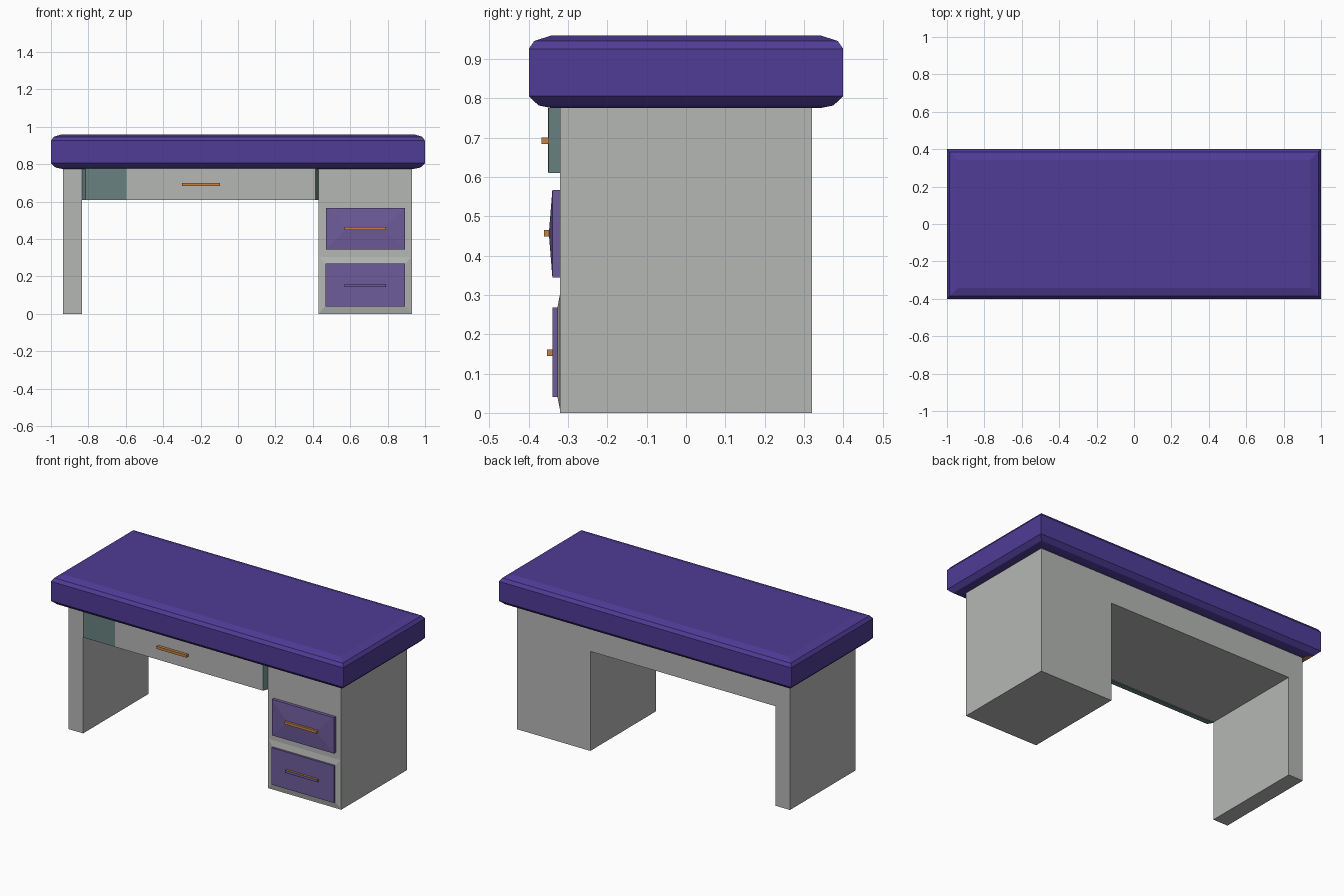
import bpy, bmesh

if "Cube" in bpy.data.objects:
    bpy.data.objects.remove(bpy.data.objects["Cube"])


def material(name, r, g, b):
    m = bpy.data.materials.new(name)
    m.diffuse_color = (r, g, b, 1)
    m.use_nodes = True
    m.node_tree.nodes["Principled BSDF"].inputs["Base Color"].default_value = m.diffuse_color
    return m


GREY = material("grey body", 0.46, 0.475, 0.46)
PURPLE = material("deep purple top", 0.08, 0.045, 0.31)
MAUVE = material("muted purple drawer", 0.155, 0.107, 0.325)
TEAL = material("dull teal", 0.14, 0.225, 0.215)
ORANGE = material("orange handle", 0.55, 0.225, 0.055)


def finish(name, bm, mats, rule=None):
    bmesh.ops.recalc_face_normals(bm, faces=bm.faces)
    bm.normal_update()
    if rule:
        for f in bm.faces:
            f.material_index = rule(f)
    me = bpy.data.meshes.new(name)
    bm.to_mesh(me)
    bm.free()
    for m in mats:
        me.materials.append(m)
    ob = bpy.data.objects.new(name, me)
    bpy.context.collection.objects.link(ob)
    return ob


def loft(name, rings, mats, rule=None):
    """Skin a stack of closed rings of 3D points and cap both ends."""
    bm = bmesh.new()
    rows = [[bm.verts.new(p) for p in ring] for ring in rings]
    n = len(rows[0])
    for a, b in zip(rows, rows[1:]):
        for i in range(n):
            j = (i + 1) % n
            bm.faces.new((a[i], a[j], b[j], b[i]))
    bm.faces.new(rows[0])
    bm.faces.new(rows[-1])
    return finish(name, bm, mats, rule)


def flat_rect(x, y, z):
    return [(-x, -y, z), (x, -y, z), (x, y, z), (-x, y, z)]


def front_rect(x0, x1, z0, z1, y):
    return [(x0, y, z0), (x1, y, z0), (x1, y, z1), (x0, y, z1)]


# Desk top: slab with two-step chamfers above and below
steps = [(0.775, 0.06), (0.782, 0.025), (0.806, 0), (0.926, 0), (0.946, 0.014), (0.96, 0.057)]
loft("desk_top", [flat_rect(1 - i, 0.4 - i, z) for z, i in steps], [PURPLE, ORANGE],
     lambda f: int(f.calc_center_median().z < 0.78 and f.normal.x < -0.1))

# Body: leg, apron and drawer pedestal as one extruded profile
outline = [(-0.935, 0), (-0.835, 0), (-0.835, 0.615), (0.43, 0.615),
           (0.43, 0), (0.93, 0), (0.93, 0.776), (-0.935, 0.776)]
loft("desk_body", [[(x, y, z) for x, z in outline] for y in (-0.32, 0.32)], [GREY])

# Raised frame around the lower drawer
loft("lower_drawer_frame", [front_rect(0.43, 0.93, 0, 0.31, -0.319),
                            front_rect(0.465, 0.895, 0.04, 0.268, -0.327)], [GREY])

# Drawer fronts: the upper one swells slightly towards its handle
loft("lower_drawer", [front_rect(0.467, 0.893, 0.04, 0.268, -0.32),
                      front_rect(0.467, 0.893, 0.04, 0.268, -0.34)], [MAUVE])
loft("upper_drawer", [front_rect(0.47, 0.893, 0.345, 0.567, -0.319),
                      front_rect(0.47, 0.893, 0.345, 0.567, -0.34),
                      front_rect(0.57, 0.79, 0.445, 0.468, -0.348)], [MAUVE])

# Wide middle drawer: teal edges, grey front with a teal panel at its left end
loft("middle_drawer", [front_rect(-0.835, 0.43, 0.61, 0.776, -0.319),
                       front_rect(-0.815, 0.415, 0.61, 0.776, -0.35)],
     [GREY, TEAL], lambda f: int(f.normal.y > -0.9))
loft("middle_drawer_panel", [front_rect(-0.815, -0.595, 0.611, 0.776, -0.349),
                             front_rect(-0.815, -0.595, 0.611, 0.776, -0.351)], [TEAL])

# Bar handles: x range, centre height, back and front depth
for name, x0, x1, z, back, front, face in (
        ("middle_handle", -0.30, -0.095, 0.692, -0.345, -0.368, ORANGE),
        ("upper_handle", 0.57, 0.79, 0.457, -0.345, -0.361, ORANGE),
        ("lower_handle", 0.57, 0.79, 0.153, -0.335, -0.353, MAUVE)):
    loft(name, [front_rect(x0, x1, z - 0.008, z + 0.008, y) for y in (back, front)],
         [ORANGE, face], lambda f: int(f.normal.y < -0.9))
